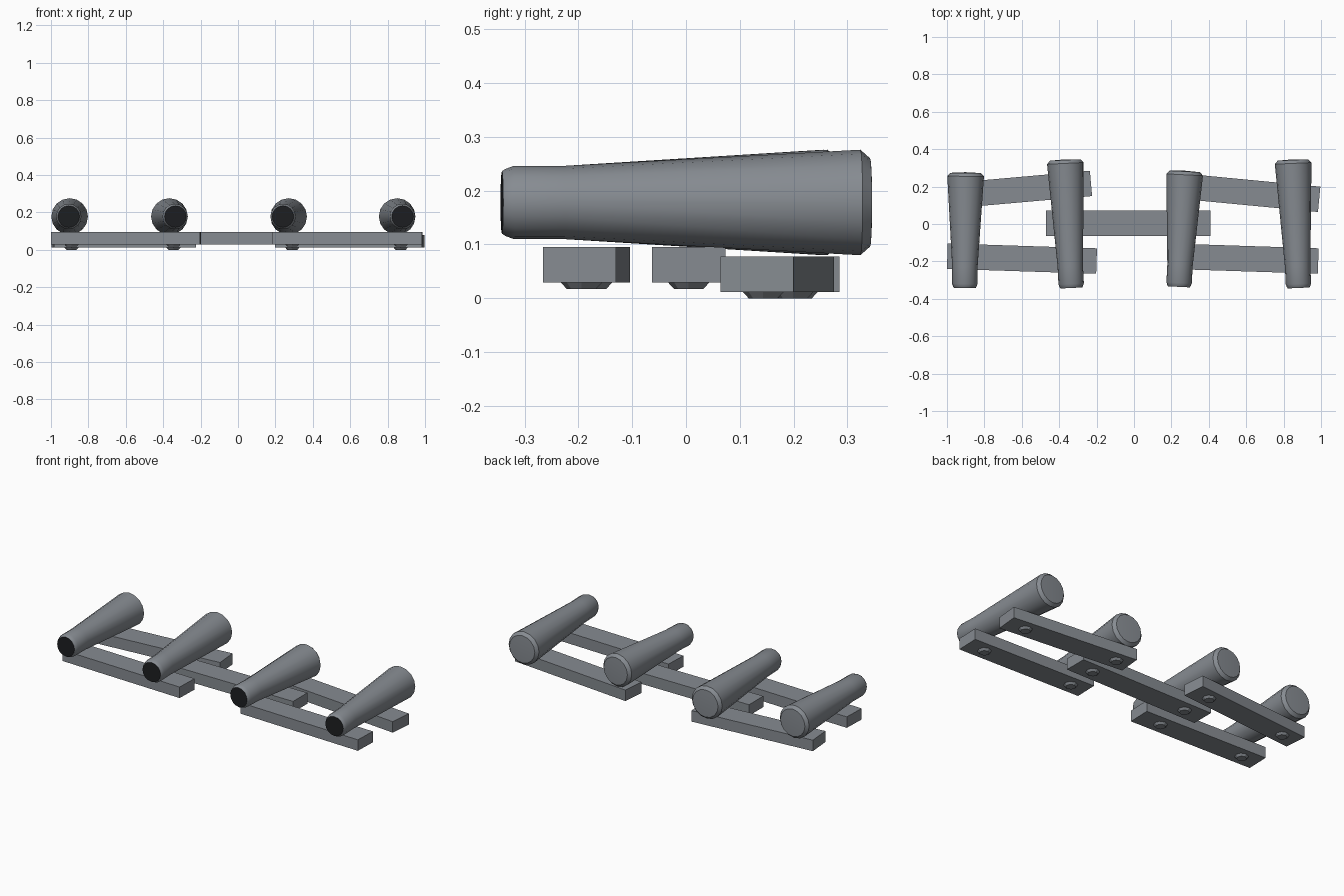
import bpy
import bmesh
import math
from mathutils import Matrix, Vector

cube = bpy.data.objects.get("Cube")
if cube:
    bpy.data.objects.remove(cube)


def make_material(name, color):
    mat = bpy.data.materials.new(name)
    mat.use_nodes = True
    mat.diffuse_color = color
    bsdf = next(n for n in mat.node_tree.nodes if n.type == 'BSDF_PRINCIPLED')
    bsdf.inputs["Base Color"].default_value = color
    return mat


STEEL = make_material("steel grey", (0.24, 0.26, 0.285, 1))
BLACK = make_material("muzzle black", (0.012, 0.013, 0.015, 1))


def finish(name, bm, *mats):
    bmesh.ops.recalc_face_normals(bm, faces=bm.faces)
    mesh = bpy.data.meshes.new(name)
    bm.to_mesh(mesh)
    bm.free()
    obj = bpy.data.objects.new(name, mesh)
    bpy.context.collection.objects.link(obj)
    for mat in mats:
        mesh.materials.append(mat)
    return obj


def smooth(obj, angle):
    bpy.ops.object.select_all(action='DESELECT')
    obj.select_set(True)
    bpy.context.view_layer.objects.active = obj
    bpy.ops.object.shade_smooth_by_angle(angle=math.radians(angle))


def tube(name, front, back, sides=16):
    """Tapered tube with a dark front disc, lying between two (x, y) points."""
    start = Vector((*front, 0.178))
    axis = Vector((*back, 0.178)) - start
    length = axis.length
    profile = [(0, 0.058), (0.006, 0.062), (0.022, 0.068), (0.115, 0.068),
               (length - 0.022, 0.098), (length - 0.004, 0.082)]
    bm = bmesh.new()
    rings = []
    for h, r in profile:
        rings.append([bm.verts.new((r * math.cos(a), r * math.sin(a), h))
                      for a in (math.tau * i / sides for i in range(sides))])
    for low, high in zip(rings, rings[1:]):
        for i in range(sides):
            j = (i + 1) % sides
            bm.faces.new((low[i], low[j], high[j], high[i]))
    bm.faces.new(rings[0]).material_index = 1
    # Shallow domed back end
    tip = bm.verts.new((0, 0, length))
    for i in range(sides):
        bm.faces.new((rings[-1][i], rings[-1][(i + 1) % sides], tip))
    turn = axis.to_track_quat('Z', 'Y').to_matrix().to_4x4()
    bm.transform(Matrix.Translation(start) @ turn)
    smooth(finish(name, bm, STEEL, BLACK), 40)


def plank(name, x0, y0, x1, y1, z, bolts):
    """Plank along a centre line, with a bolt head below at each given x."""
    dx, dy = x1 - x0, y1 - y0
    bm = bmesh.new()
    size = Matrix.Diagonal((math.hypot(dx, dy), 0.136, 0.066, 1))
    place = Matrix.Translation(((x0 + x1) / 2, (y0 + y1) / 2, z + 0.033))
    turn = Matrix.Rotation(math.atan2(dy, dx), 4, 'Z')
    bmesh.ops.create_cube(bm, size=1, matrix=place @ turn @ size)
    finish(name, bm, STEEL)
    for n, x in enumerate(bolts, 1):
        y = y0 + dy * (x - x0) / dx
        bm = bmesh.new()
        bmesh.ops.create_cone(bm, cap_ends=True, segments=8, radius1=0.027,
                              radius2=0.038, depth=0.012,
                              matrix=Matrix.Translation((x, y, z - 0.006)))
        finish(f"{name}_bolt_{n}", bm, STEEL)


# Four tubes, alternating short and long
tube("tube_far_right", (-0.905, -0.342), (-0.9, 0.277))
tube("tube_inner_right", (-0.335, -0.342), (-0.368, 0.346))
tube("tube_inner_left", (0.24, -0.336), (0.272, 0.285))
tube("tube_far_left", (0.88, -0.342), (0.85, 0.346))

# Planks joining the tubes, the back pair set slightly lower
plank("front_plank_right", -0.998, -0.172, -0.2, -0.198, 0.029, (-0.89, -0.345))
plank("front_plank_left", 0.187, -0.172, 0.985, -0.198, 0.029, (0.29, 0.87))
plank("centre_plank", -0.47, 0.005, 0.41, 0.005, 0.029, (-0.345, 0.29))
plank("back_plank_right", -0.99, 0.15, -0.23, 0.217, 0.012, (-0.89, -0.345))
plank("back_plank_left", 0.205, 0.207, 0.99, 0.132, 0.012, (0.29, 0.87))
